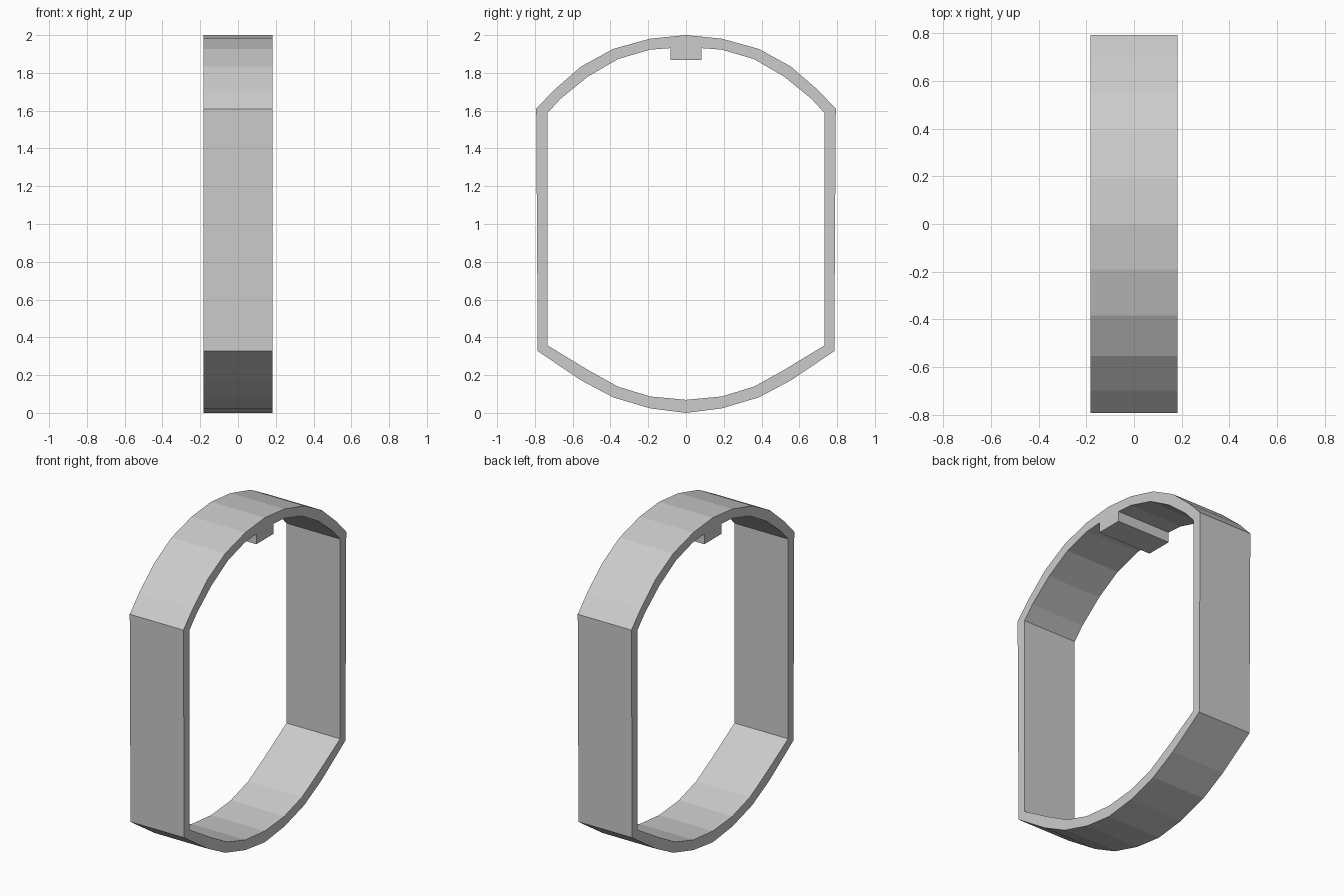
import bpy, bmesh

if "Cube" in bpy.data.objects:
    bpy.data.objects.remove(bpy.data.objects["Cube"])

HALF_W = 0.183

# Half profiles (y, z), from bottom centre to top centre
outer = [(0, 0), (0.19, 0.024), (0.385, 0.082), (0.555, 0.172), (0.785, 0.327),
         (0.787, 0.66), (0.793, 1.61), (0.70, 1.708), (0.555, 1.834),
         (0.385, 1.927), (0.19, 1.981), (0, 2.0)]
# The inner profile includes the locating key under the crown
inner = [(0, 0.069), (0.19, 0.087), (0.36, 0.139), (0.52, 0.228), (0.733, 0.357),
         (0.733, 0.66), (0.733, 1.588), (0.665, 1.662), (0.52, 1.78),
         (0.36, 1.873), (0.19, 1.923), (0.083, 1.931), (0.083, 1.868), (0, 1.868)]


def mirrored(half):
    """Close a half profile across y = 0."""
    return half + [(-y, z) for y, z in half[-2:0:-1]]


def add_loop(bm, pts):
    verts = [bm.verts.new((-HALF_W, y, z)) for y, z in pts]
    return [bm.edges.new((v, verts[(i + 1) % len(verts)]))
            for i, v in enumerate(verts)]


# Band: fill between both loops, then extrude across the width
bm = bmesh.new()
edges = add_loop(bm, mirrored(outer)) + add_loop(bm, mirrored(inner))
bmesh.ops.triangle_fill(bm, edges=edges, use_beauty=True)
ext = bmesh.ops.extrude_face_region(bm, geom=bm.faces[:], use_keep_orig=True)
bmesh.ops.translate(bm, vec=(2 * HALF_W, 0, 0),
                    verts=[g for g in ext["geom"] if isinstance(g, bmesh.types.BMVert)])
bmesh.ops.recalc_face_normals(bm, faces=bm.faces[:])
mesh = bpy.data.meshes.new("band")
bm.to_mesh(mesh)
bm.free()
bpy.context.collection.objects.link(bpy.data.objects.new("band", mesh))
